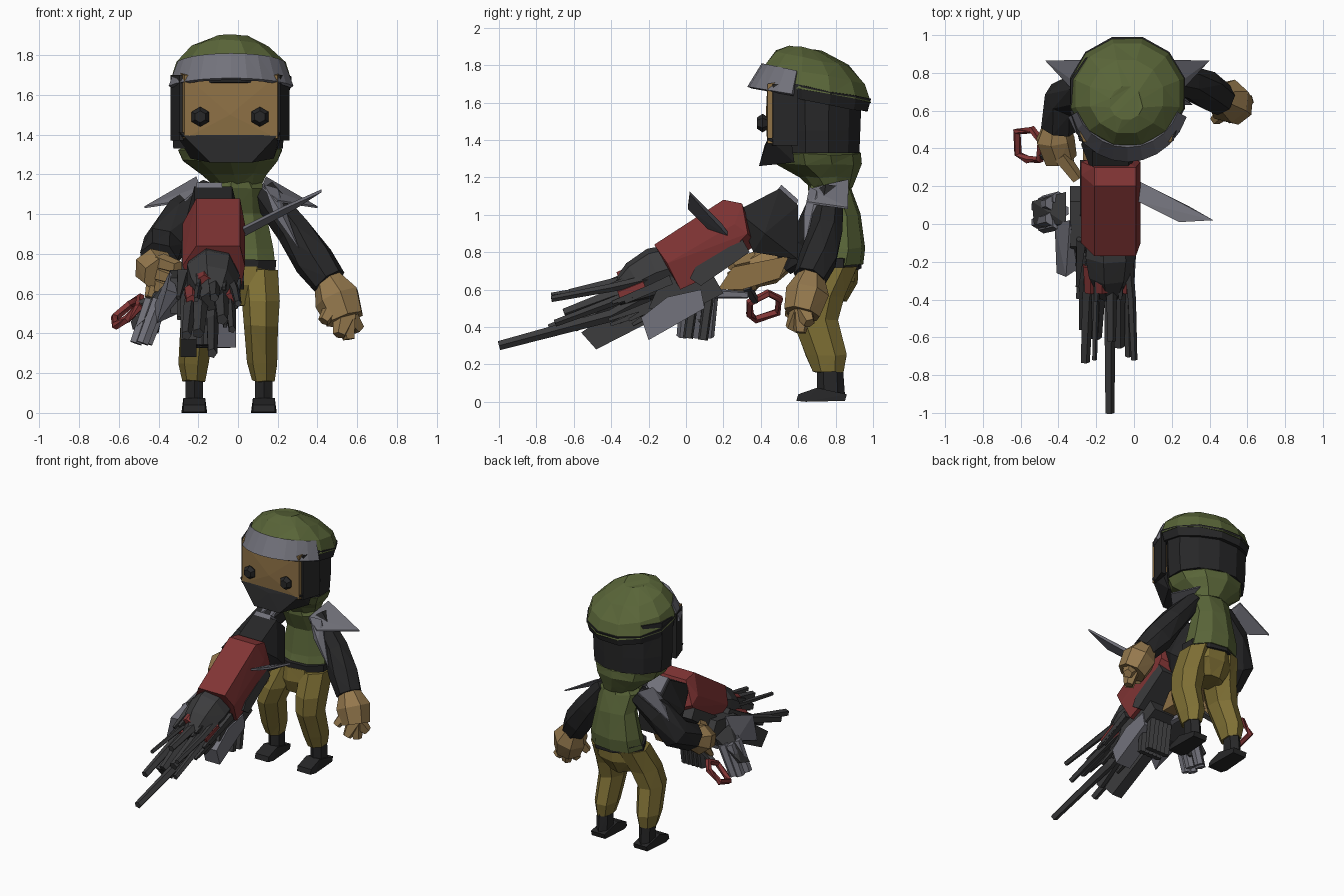
import bpy, bmesh, math, random
from mathutils import Vector

random.seed(4)
COL = dict(green=(.1, .13, .04), black=(.02, .02, .021), dark=(.045, .045, .047), grey=(.17, .17, .2),
           tan=(.3, .19, .075), skin=(.27, .165, .06), olive=(.21, .16, .035), red=(.22, .035, .035))
MATS = {}
for k, c in COL.items():
    MATS[k] = bpy.data.materials.new(k)
    MATS[k].diffuse_color = (*c, 1)


def finish(name, bm, col):
    bmesh.ops.recalc_face_normals(bm, faces=bm.faces[:])
    me = bpy.data.meshes.new(name)
    bm.to_mesh(me)
    bm.free()
    me.materials.append(MATS[col])
    ob = bpy.data.objects.new(name, me)
    bpy.context.collection.objects.link(ob)
    return ob


def hull(name, pts, col):
    bm = bmesh.new()
    for p in pts:
        bm.verts.new(p)
    r = bmesh.ops.convex_hull(bm, input=bm.verts[:])
    junk = [v for v in r["geom_interior"] if isinstance(v, bmesh.types.BMVert)]
    bmesh.ops.delete(bm, geom=junk, context='VERTS')
    return finish(name, bm, col)


def slab(name, yz, x0, x1, col):
    """Convex side profile extruded across x."""
    return hull(name, [(x, y, z) for x in (x0, x1) for y, z in yz], col)


def skin(name, rings, col, closed=False):
    bm = bmesh.new()
    rows = [[bm.verts.new(p) for p in r] for r in rings]
    n = len(rows[0])
    for a, b in zip(rows, rows[1:] + rows[:1] if closed else rows[1:]):
        for i in range(n):
            j = (i + 1) % n
            bm.faces.new((a[i], a[j], b[j], b[i]))
    if not closed:
        bm.faces.new(rows[0])
        bm.faces.new(rows[-1])
    bmesh.ops.triangulate(bm, faces=bm.faces[:])
    return finish(name, bm, col)


def stack(name, secs, col, n=10, tilt=0, jit=.006):
    """Loft of level ellipses: x, y, z, rx, ry; tilt slopes each ring along y."""
    rings = []
    for x, y, z, rx, ry in secs:
        ring = []
        for i in range(n):
            a = 2 * math.pi * (i + .5) / n
            dx, dy = rx * math.cos(a), ry * math.sin(a)
            ring.append((x + dx, y + dy, z - tilt * dy + random.uniform(-jit, jit)))
        rings.append(ring)
    return skin(name, rings, col)


def tube(name, secs, col, n=7, closed=False):
    """Loft along a path: x, y, z, radius."""
    ps = [Vector(s[:3]) for s in secs]
    rings = []
    for k, s in enumerate(secs):
        if closed:
            d = ps[(k + 1) % len(ps)] - ps[k - 1]
        else:
            d = ps[min(k + 1, len(ps) - 1)] - ps[max(k - 1, 0)]
        ref = Vector((0, 0, 1)) if abs(d.normalized().z) < .8 else Vector((0, 1, 0))
        if closed:
            ref = Vector((1, .3, .2))
        u = d.cross(ref).normalized()
        w = u.cross(d).normalized()
        rings.append([ps[k] + s[3] * (math.cos(t) * u + math.sin(t) * w)
                      for t in [2 * math.pi * (i + .5) / n for i in range(n)]])
    return skin(name, rings, col, closed)


# Head, face and chin guard
stack("head_shell", [(-.05, .70, 1.33, .285, .235), (-.05, .70, 1.45, .295, .24), (-.05, .70, 1.70, .295, .25)], "black", 12, 0, 0)
stack("jaw", [(.0, .78, 1.14, .12, .11), (-.02, .76, 1.2, .17, .15), (-.04, .71, 1.27, .25, .23),
              (-.04, .70, 1.325, .275, .235), (-.04, .70, 1.36, .2, .2)], "green", 10)
hull("face", [(x, .435, z) for x in (-.27, .2) for z in (1.38, 1.7)]
     + [(x, .56, z) for x in (-.31, .22) for z in (1.38, 1.72)] + [(-.04, .425, 1.5)], "skin")
hull("chin_guard", [(-.14, .39, 1.26), (.07, .39, 1.26), (-.29, .44, 1.41), (.21, .44, 1.41), (-.04, .42, 1.37),
                    (-.32, .56, 1.42), (.23, .56, 1.42), (-.24, .58, 1.28), (.18, .58, 1.28)], "black")
for s in (-1, 1):
    hull("cheek_guard", [(-.04 + s * x, y, z) for z in (1.37, 1.7)
                         for x, y in ((.235, .46), (.255, .465), (.3, .6), (.26, .6))], "black")
for x in (-.19, .11):
    tube("eye", [(x, .44, 1.49, .03), (x, .41, 1.49, .05), (x, .38, 1.49, .03)], "black", 6)

# Helmet dome, band and visor
stack("helmet", [(-.035, .69, 1.66, .315, .31), (-.035, .69, 1.755, .285, .275), (-.04, .675, 1.835, .2, .2),
                 (-.04, .64, 1.89, .09, .09)], "green", 12, .2)
stack("helmet_band", [(-.04, .695, 1.605, .3, .285), (-.035, .695, 1.675, .315, .305)], "black", 12, .2)
arc = [math.radians(200 + 14 * i) for i in range(11)]
skin("visor", [[(-.035 + (r + w) * math.cos(a), .69 + (r + w * 3) * math.sin(a), z - .06 * math.sin(a))
                for r, w, z in ((.285, 0, 1.75), (.32, .014, 1.625), (.31, .01, 1.615), (.26, 0, 1.7))] for a in arc], "grey")

# Torso, belt, hips
stack("torso", [(0, .80, .73, .2, .15), (0, .82, .82, .19, .14), (0, .82, 1.0, .15, .115),
                (-.01, .77, 1.13, .16, .12), (-.01, .76, 1.2, .1, .11)], "green", 9)
stack("belt", [(.0, .79, .71, .2, .15), (.0, .79, .77, .205, .155)], "black", 9)
stack("hips", [(-.02, .76, .54, .1, .1), (0, .77, .64, .18, .15), (0, .78, .74, .19, .145)], "olive", 9)

# Legs and boots
for side, xs in (("left", (.11, .12, .12, .125, .13)), ("right", (-.11, -.16, -.2, -.22, -.22))):
    ys, zs, rs = (.78, .71, .69, .75, .76), (.72, .56, .44, .25, .16), (.1, .1, .09, .08, .06)
    stack(side + "_leg", [(x, y, z, r, r * 1.4) for x, y, z, r in zip(xs, ys, zs, rs)], "olive", 7)
    x = xs[-1]
    hull(side + "_foot", [(x + dx, y, z) for dx in (-.055, .055)
                          for y, z in ((.59, .005), (.6, .04), (.7, .075), (.86, .04), (.85, .005))]
         + [(x - .065, .64, 0), (x + .065, .64, 0)], "black")
    stack(side + "_ankle", [(x, .775, .03, .05, .075), (x, .77, .17, .052, .07)], "black", 6)

# Arms and hands
tube("left_arm", [(.12, .77, 1.12, .07), (.28, .75, .92, .09), (.38, .71, .77, .105), (.46, .66, .66, .09)], "black")
tube("right_arm", [(-.13, .77, 1.12, .07), (-.27, .72, 1.0, .1), (-.37, .66, .85, .11), (-.4, .51, .77, .1)], "black")
tube("left_hand", [(.45, .67, .68, .07), (.50, .65, .58, .12), (.54, .62, .47, .1)], "tan")
for x, y, z in ((.51, .56, .39), (.56, .61, .37), (.61, .66, .42)):
    tube("left_finger", [(.54, .62, .5, .065), (x, y, z, .032)], "tan", 5)
tube("left_thumb", [(.5, .62, .57, .055), (.43, .55, .46, .03)], "tan", 5)
tube("right_hand", [(-.41, .53, .76, .07), (-.42, .45, .73, .105), (-.39, .34, .69, .09)], "tan")
for i in range(3):
    tube("right_finger", [(-.39, .36, .64 + .06 * i, .045), (-.3, .24, .61 + .06 * i, .035)], "tan", 5)
tube("right_thumb", [(-.42, .4, .68, .04), (-.45, .34, .58, .02)], "tan", 5)

# Shoulder plates and small chest straps
for s in (-1, 1):
    top = [(.12, .66, 1.13), (.14, .87, 1.18), (.4, .865, 1.03), (.26, .81, 1.09), (.2, .65, 1.06)]
    hull("shoulder_plate", [(s * x - .07 * (s < 0), y, z + d) for x, y, z in top for d in (0, .01)], "grey")
    hull("shoulder_strap", [(s * x, y, z) for x, y, z in ((.13, .66, 1.15), (.2, .7, 1.13), (.22, .63, 1.0),
                                                         (.31, .63, .82), (.18, .64, 1.0), (.24, .7, 1.0))], "grey")

# Launcher body and rear stock
hull("launcher_body", [(x, y, z) for x in (-.21, .01) for y, z in ((-.17, .84), (.2, 1.08), (.3, 1.06), (-.03, .6), (.1, .66))]
     + [(x, y, z) for x in (-.28, .035) for y, z in ((-.1, .74), (.26, .95), (.33, .9))] + [(-.12, .38, .84)], "red")
slab("body_side_panel", [(.02, .66), (.05, .72), (.3, .87), (.34, .8), (.08, .62)], -.285, .03, "dark")
hull("rear_stock", [(x, y, z) for x in (-.22, -.03) for y, z in ((.27, 1.02), (.5, 1.14), (.6, 1.05), (.6, .76), (.36, .8))]
     + [(-.28, .42, .9), (.03, .42, .9)], "black")
slab("stock_clasp", [(.4, 1.02), (.51, 1.16), (.6, 1.08), (.56, .95)], -.21, -.08, "grey")
slab("lower_grip", [(.17, .6), (.25, .72), (.55, .78), (.5, .66), (.3, .6)], -.27, -.1, "skin")
fin = [(.0, .24, .87), (.02, .12, .92), (.24, .01, 1.03), (.42, .02, 1.11), (.28, .1, 1.02), (.1, .19, .94)]
hull("side_fin", fin + [(x, y, z + .015) for x, y, z in fin], "grey")

# Barrel cluster
tube("muzzle_housing", [(-.13, .0, .74, .12), (-.13, -.16, .69, .14), (-.13, -.26, .64, .12), (-.13, -.38, .56, .06)], "dark", 7)
for x, z in ((-.23, .56), (-.04, .57), (-.17, .66)):
    tube("red_fitting", [(x, -.22, z + .05, .045), (x, -.36, z, .035)], "red", 6)
spikes = [(-.13, -1.0, .3, .026), (-.26, -.73, .39, .026), (0, -.72, .55, .018), (-.08, -.65, .47, .03),
          (-.03, -.7, .42, .02), (-.21, -.72, .57, .014), (-.2, -.6, .4, .03), (-.12, -.62, .58, .024)]
for x, y, z, r in spikes:
    tube("barrel", [(-.13 + (x + .13) * .75, -.2, .62 + (z - .45) * .35, r * 1.5),
                    (-.13 + (x + .13) * .9, -.4, .55 + (z - .45) * .6, r * 1.3), (x, y, z, r)], "dark", 5)
for i in range(18):
    a = i * .9
    x, z = -.15 + .14 * math.cos(a), .58 + .12 * math.sin(a)
    tube("barrel_shard", [(x, -.08, z + .07, .035), (x * 1.08, random.uniform(-.42, -.25), z - .05, .012)], "dark", 4)

# Under-slung mechanism: slanted boxes, drums and magazines
slab("under_housing", [(-.24, .45), (-.2, .33), (.1, .5), (.08, .6), (-.1, .56)], -.13, -.01, "grey")
slab("lower_barrel_shroud", [(-.17, .62), (-.05, .5), (-.48, .28), (-.56, .37), (-.3, .55)], -.29, -.21, "dark")
slab("frame_block", [(-.12, .68), (.12, .72), (.2, .58), (.05, .5), (-.2, .5)], -.34, -.02, "dark")
hull("side_plate", [(-.36, -.28, .62), (-.41, -.26, .45), (-.42, 0, .55), (-.34, .02, .72), (-.3, -.24, .6), (-.3, 0, .5)], "grey")
hull("side_pod", [(-.36, .17, .62), (-.54, .12, .46), (-.53, 0, .42), (-.37, -.05, .55), (-.4, .1, .4), (-.36, 0, .66)], "dark")
for i in range(5):
    a = i * 1.26
    tube("side_drum_tube", [(-.41 + .035 * math.cos(a), .07 + .07 * math.sin(a), .57, .036),
                            (-.49 + .03 * math.cos(a), .05 + .07 * math.sin(a), .35, .034)], "grey", 6)
    for y, z in ((.12, .33), (.04, .34)):
        tube("magazine_rib", [(-.2 + .035 * i, y, .55, .03), (-.2 + .035 * i, y - .03, z, .028)], "dark", 5)
tube("trigger_link", [(-.2, .1, .58, .03), (-.22, .33, .57, .02)], "grey", 5)

# Red carry loop
loop = [(-.50, .34, .53), (-.49, .44, .58), (-.54, .5, .55), (-.62, .49, .48), (-.615, .37, .44), (-.56, .34, .47)]
tube("carry_loop", [(*p, .022) for p in loop], "red", 5, True)
tube("loop_mount", [(-.33, .32, .62, .03), (-.5, .37, .54, .022)], "dark", 5)
